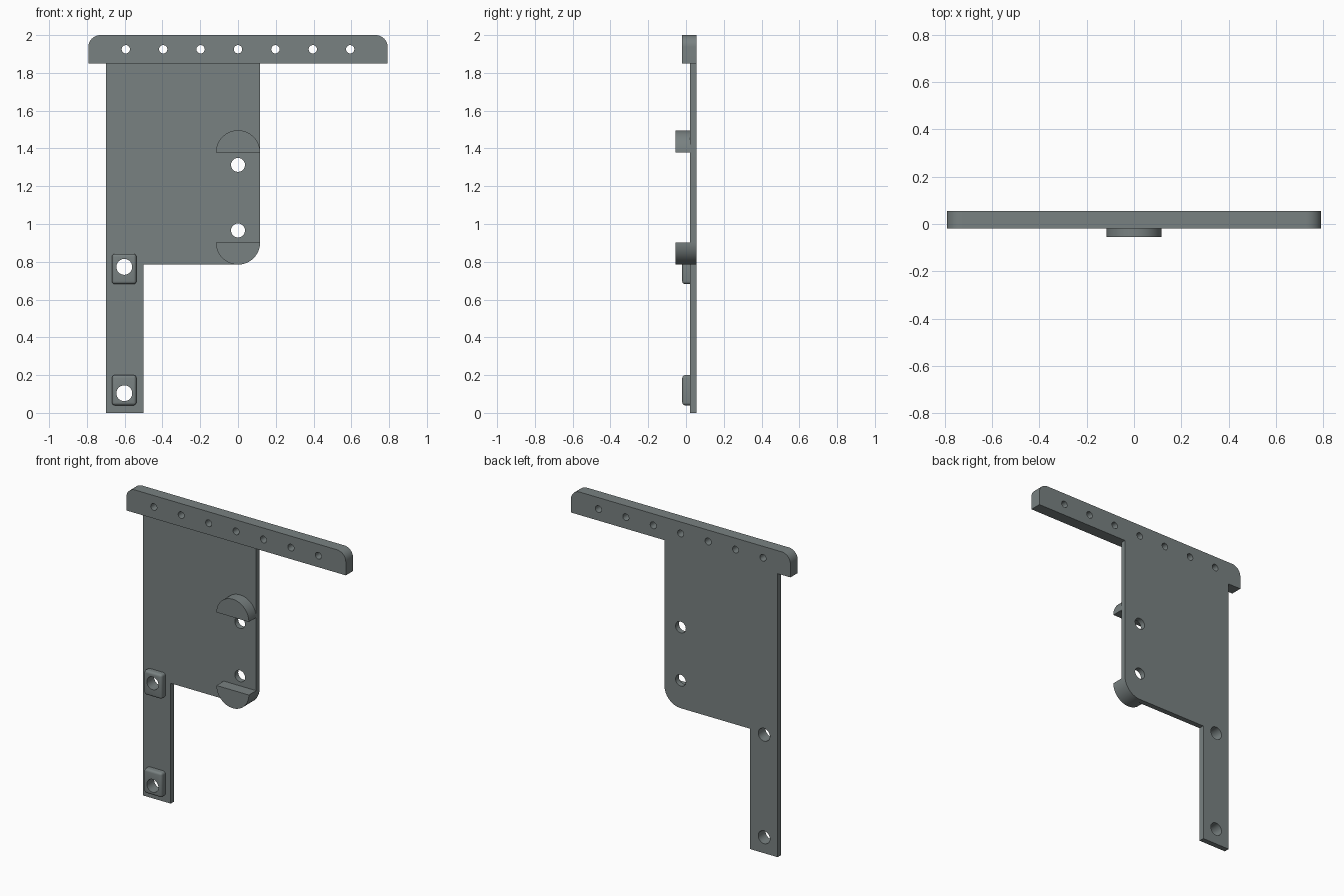
import bpy, bmesh, math

if "Cube" in bpy.data.objects:
    bpy.data.objects.remove(bpy.data.objects["Cube"])

BACK, PLATE_FRONT, BAR_FRONT, STOP_FRONT = 0.055, 0.02, -0.02, -0.055

grey = bpy.data.materials.new("slate grey")
grey.diffuse_color = (0.19, 0.22, 0.22, 1)
grey.use_nodes = True
grey.node_tree.nodes["Principled BSDF"].inputs["Base Color"].default_value = grey.diffuse_color


def arc(cx, cz, r, start, end, n=16):
    """Points of an arc in the xz plane, angles in degrees."""
    return [(cx + r * math.cos(math.radians(start + (end - start) * i / n)),
             cz + r * math.sin(math.radians(start + (end - start) * i / n)))
            for i in range(n + 1)]


def prism(name, outline, front, back):
    """Extrude an xz outline from front to back."""
    bm = bmesh.new()
    face = bm.faces.new([bm.verts.new((x, front, z)) for x, z in outline])
    ext = bmesh.ops.extrude_face_region(bm, geom=[face])
    moved = [v for v in ext["geom"] if isinstance(v, bmesh.types.BMVert)]
    bmesh.ops.translate(bm, verts=moved, vec=(0, back - front, 0))
    bmesh.ops.recalc_face_normals(bm, faces=bm.faces)
    mesh = bpy.data.meshes.new(name)
    bm.to_mesh(mesh)
    bm.free()
    mesh.materials.append(grey)
    obj = bpy.data.objects.new(name, mesh)
    bpy.context.collection.objects.link(obj)
    return obj


def drill(obj, holes):
    """Cut round holes (x, z, radius) right through a part."""
    for x, z, r in holes:
        cutter = prism("hole_cutter", arc(x, z, r, 0, 360, 32)[:-1], -0.2, 0.2)
        mod = obj.modifiers.new("hole", "BOOLEAN")
        mod.operation, mod.solver, mod.object = "DIFFERENCE", "EXACT", cutter
        bpy.context.view_layer.objects.active = obj
        bpy.ops.object.modifier_apply(modifier=mod.name)
        bpy.data.objects.remove(cutter)


def smooth(obj):
    bpy.ops.object.select_all(action="DESELECT")
    obj.select_set(True)
    bpy.context.view_layer.objects.active = obj
    bpy.ops.object.shade_smooth_by_angle(angle=math.radians(30))


R = 0.117
arm_holes = [(-0.602, 0.773, 0.042), (-0.602, 0.104, 0.042)]

# Back plate with its narrow arm and one rounded corner
plate = prism("back_plate",
              [(-0.70, 0), (-0.50, 0), (-0.50, 0.785)]
              + arc(0, 0.785 + R, R, -90, 0)
              + [(R, 1.85), (-0.70, 1.85)], PLATE_FRONT, BACK)
drill(plate, arm_holes + [(0, 1.313, 0.037), (0, 0.966, 0.037)])
smooth(plate)

# Top bar with rounded upper corners and a row of holes
bar = prism("top_bar",
            [(-0.792, 1.85), (0.792, 1.85)]
            + arc(0.729, 1.937, 0.063, 0, 90) + arc(-0.729, 1.937, 0.063, 90, 180),
            BAR_FRONT, BACK)
drill(bar, [(0.198 * i, 1.925, 0.022) for i in range(-3, 4)])
smooth(bar)

# Half-round stops above and below the two plate holes
for name, z, a in (("upper_stop", 1.379, 0), ("lower_stop", 0.785 + R, 180)):
    smooth(prism(name, arc(0, z, R, a, a + 180, 32), STOP_FRONT, PLATE_FRONT))

# Rounded pads on the arm, each with a hole
for name, z, hole in (("upper_pad", 0.762, arm_holes[0]),
                      ("lower_pad", 0.120, arm_holes[1])):
    x0, x1, z0, z1 = -0.667, -0.538, z - 0.08, z + 0.08
    pad = prism(name, [(x0, z0), (x1, z0), (x1, z1), (x0, z1)],
                BAR_FRONT, PLATE_FRONT)
    bm = bmesh.new()
    bm.from_mesh(pad.data)
    edges = [e for e in bm.edges if min(v.co.y for v in e.verts) < 0]
    bmesh.ops.bevel(bm, geom=edges, offset=0.015, segments=4, profile=0.5,
                    affect="EDGES")
    bm.to_mesh(pad.data)
    bm.free()
    drill(pad, [hole])
    smooth(pad)
